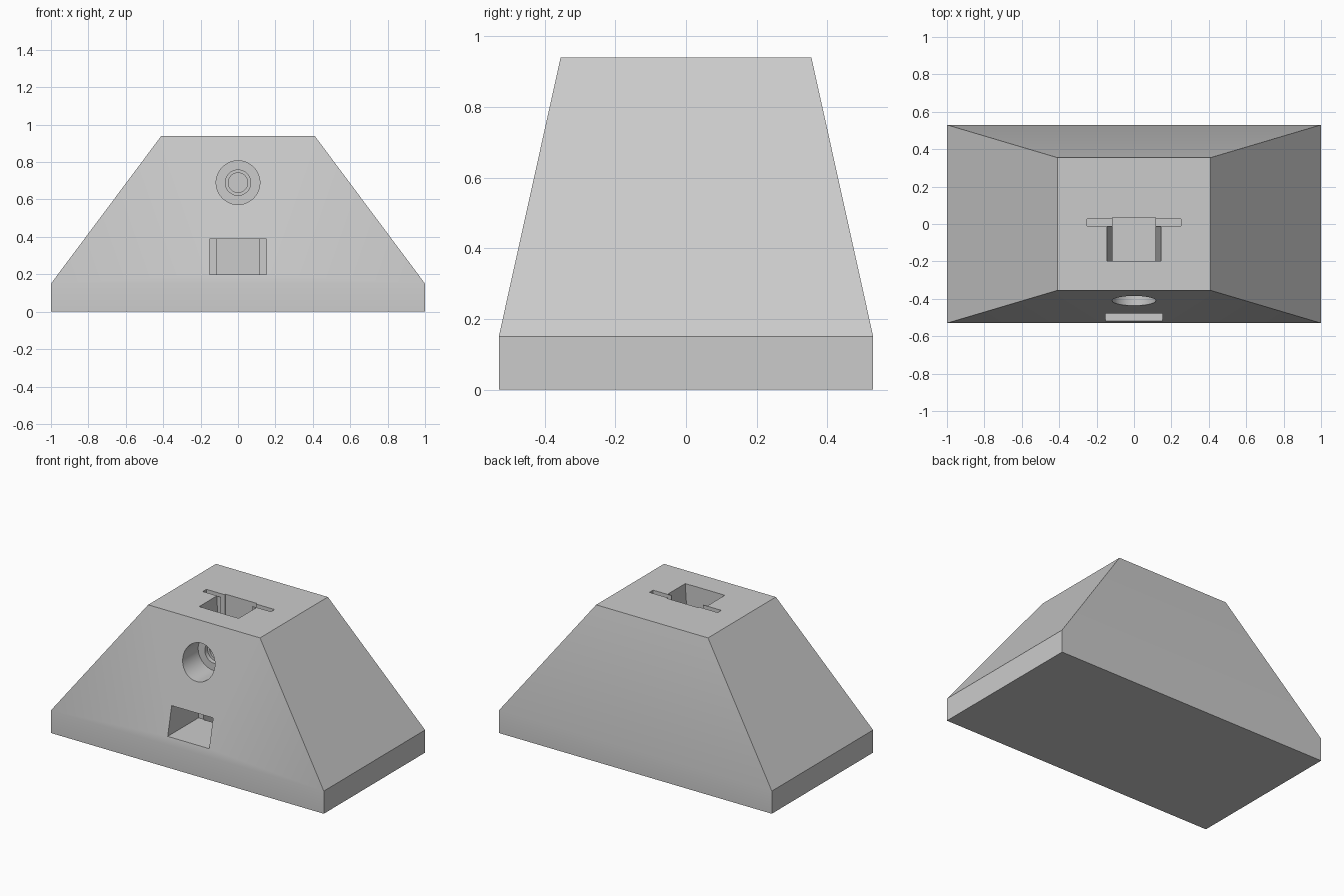
import bpy
import bmesh
from math import pi, radians
from mathutils import Matrix

cube = bpy.data.objects.get("Cube")
if cube:
    bpy.data.objects.remove(cube, do_unlink=True)

grey = bpy.data.materials.new("light_grey")
grey.use_nodes = True
grey.diffuse_color = (0.6, 0.6, 0.6, 1)
grey.node_tree.nodes["Principled BSDF"].inputs["Base Color"].default_value = (0.6, 0.6, 0.6, 1)


def make_object(name, bm):
    bmesh.ops.recalc_face_normals(bm, faces=bm.faces)
    mesh = bpy.data.meshes.new(name)
    bm.to_mesh(mesh)
    bm.free()
    mesh.materials.append(grey)
    obj = bpy.data.objects.new(name, mesh)
    bpy.context.collection.objects.link(obj)
    return obj


def loft(name, sections):
    """Solid through rectangles given as (z, half width, y front, y back)."""
    bm = bmesh.new()
    rings = [[bm.verts.new((x, y, z)) for x, y in ((-w, f), (w, f), (w, b), (-w, b))]
             for z, w, f, b in sections]
    for low, high in zip(rings, rings[1:]):
        for i in range(4):
            j = (i + 1) % 4
            bm.faces.new((low[i], low[j], high[j], high[i]))
    bm.faces.new(rings[0])
    bm.faces.new(rings[-1])
    return make_object(name, bm)


def bore(name, radius, front, back, z):
    """Round cutter along y."""
    bm = bmesh.new()
    bmesh.ops.create_cone(bm, cap_ends=True, segments=48, radius1=radius, radius2=radius,
                          depth=back - front,
                          matrix=Matrix.Translation((0, (front + back) / 2, z))
                          @ Matrix.Rotation(pi / 2, 4, 'X'))
    return make_object(name, bm)


# Stand body: low plinth below a tapered block
body = loft("stand_body", [(0, 1, -0.53, 0.53), (0.15, 1, -0.53, 0.53),
                           (0.94, 0.41, -0.355, 0.355)])

cutters = [
    # Central shaft, its flared mouth and the thin cross slot
    loft("shaft_cutter", [(0.14, 0.115, -0.2, 0.036), (1.1, 0.115, -0.2, 0.036)]),
    loft("flare_cutter", [(0.45, 0.112, -0.199, -0.016), (0.94, 0.145, -0.199, -0.016),
                          (1.1, 0.145, -0.199, -0.016)]),
    loft("slot_cutter", [(0.72, 0.25, -0.012, 0.026), (1.1, 0.25, -0.012, 0.026)]),
    # Front window leading into the shaft
    loft("window_cutter", [(0.2, 0.152, -0.7, -0.196), (0.388, 0.152, -0.7, -0.196)]),
    # Stepped round hole leading into the shaft
    bore("wide_bore_cutter", 0.117, -0.6, -0.25, 0.69),
    bore("middle_bore_cutter", 0.068, -0.3, -0.222, 0.69),
    bore("narrow_bore_cutter", 0.052, -0.3, -0.15, 0.69),
]

bpy.ops.object.select_all(action='DESELECT')
bpy.context.view_layer.objects.active = body
body.select_set(True)
for cutter in cutters:
    cutter.hide_render = True
    mod = body.modifiers.new(cutter.name, 'BOOLEAN')
    mod.operation = 'DIFFERENCE'
    mod.solver = 'EXACT'
    mod.object = cutter
    bpy.ops.object.modifier_apply(modifier=mod.name)
    bpy.data.objects.remove(cutter, do_unlink=True)

bpy.ops.object.shade_smooth_by_angle(angle=radians(30))
